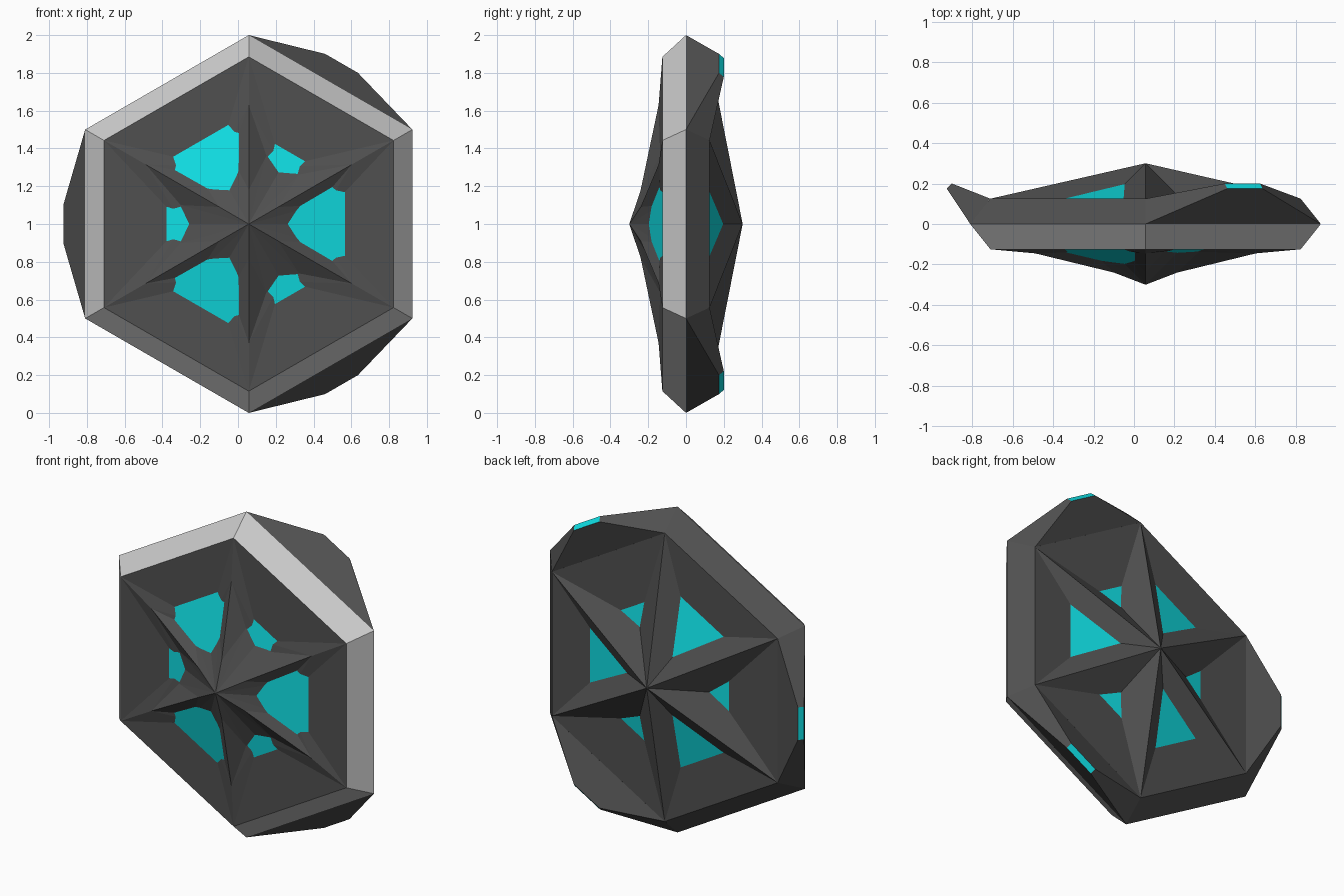
import bpy, bmesh
from math import cos, sin, radians

if "Cube" in bpy.data.objects:
    bpy.data.objects.remove(bpy.data.objects["Cube"])

CX, CZ = 0.057, 1.0
C30, S30 = cos(radians(30)), 0.5


def material(name, rgb):
    m = bpy.data.materials.new(name)
    m.diffuse_color = (*rgb, 1)
    m.use_nodes = True
    m.node_tree.nodes["Principled BSDF"].inputs["Base Color"].default_value = m.diffuse_color
    return m


DARK = material("dark_grey", (0.08, 0.08, 0.08))
LIGHT = material("light_grey", (0.75, 0.75, 0.75))
CYAN = material("cyan", (0.005, 0.74, 0.78))


def place(angle, r, t, y):
    """Sector coordinates (outward r, sideways t, depth y) to world."""
    a = radians(angle)
    return (CX + r * cos(a) - t * sin(a), y, CZ + r * sin(a) + t * cos(a))


def build(name, faces, mats):
    """faces: list of (points, material index)."""
    bm = bmesh.new()
    for pts, mi in faces:
        f = bm.faces.new([bm.verts.new(p) for p in pts])
        f.material_index = mi
    bmesh.ops.remove_doubles(bm, verts=bm.verts, dist=0.0005)
    bmesh.ops.recalc_face_normals(bm, faces=bm.faces)
    me = bpy.data.meshes.new(name)
    bm.to_mesh(me)
    bm.free()
    for m in mats:
        me.materials.append(m)
    ob = bpy.data.objects.new(name, me)
    bpy.context.collection.objects.link(ob)
    return ob


def corner(r, y, s=1):
    """Point on the ridge that borders a sector, on side s."""
    return (r * C30, s * r * S30, y)


# Hexagonal body: bevelled rim, creased front star, plain back star
faces = []
for k in range(6):
    ang = 60 * k

    def add(pts, mi=0):
        faces.append(([place(ang, *p) for p in pts], mi))

    for side, mi in ((-1, 1), (1, 0)):
        add([corner(1, 0, -1), corner(1, 0), corner(0.885, side * 0.125),
             corner(0.885, side * 0.125, -1)], mi)
        apex, valley = (0, 0, side * 0.3), (0.35, 0, side * 0.125)
        add([corner(0.885, side * 0.125, -1), corner(0.885, side * 0.125), valley])
        for s in (-1, 1):
            c = corner(0.885, side * 0.125, s)
            if side > 0:
                add([apex, c, valley])
            else:
                r1, r2 = corner(0.18, -0.24, s), corner(0.63, -0.145, s)
                x = (0.36, s * 0.1, -0.137)
                add([apex, r1, x])
                add([apex, x, valley])
                add([r1, r2, x])
                add([valley, x, r2])
                add([valley, r2, c])
build("hexagonal_body", faces, [DARK, LIGHT])

# Glowing inlays: slanted plates sunk between the ridges, front and back
LARGE = ([(0.18, 0), (0.24, 0.13), (0.40, 0.225), (0.52, 0.19)], 0.246, 0.238)
SMALL = ([(0.28, 0), (0.30, 0.14), (0.40, 0.17), (0.45, 0.10)], 0.187, 0.142)
for k in range(6):
    half, y0, slope = SMALL if k % 2 else LARGE
    outline = half + [(r, -t) for r, t in reversed(half[1:])]
    for side, label in ((-1, "front"), (1, "back")):
        top = [place(60 * k, r, t, side * (y0 - slope * r)) for r, t in outline]
        low = [place(60 * k, r, t, side * 0.06) for r, t in outline]
        n = len(top)
        fs = [(top, 0), (low, 0)]
        fs += [([top[i], top[(i + 1) % n], low[(i + 1) % n], low[i]], 0) for i in range(n)]
        build(f"{label}_inlay_{k + 1}", fs, [CYAN])

# Three wedge fins behind alternate rim edges, each with a cyan tip
for k in (1, 3, 5):
    profile = [(0.866, 0.5, 0), (0.982, 0.1, 0.175), (0.957, 0.1, 0.2), (0.7665, 0.4425, 0.125)]
    a = [place(60 * k, r, t, y) for r, t, y in profile]
    b = [place(60 * k, r, -t, y) for r, t, y in profile]
    fs = [(a, 0), (b, 0)]
    for i in range(4):
        j = (i + 1) % 4
        fs.append(([a[i], a[j], b[j], b[i]], 1 if i == 1 else 0))
    build(f"back_fin_{k}", fs, [DARK, CYAN])
